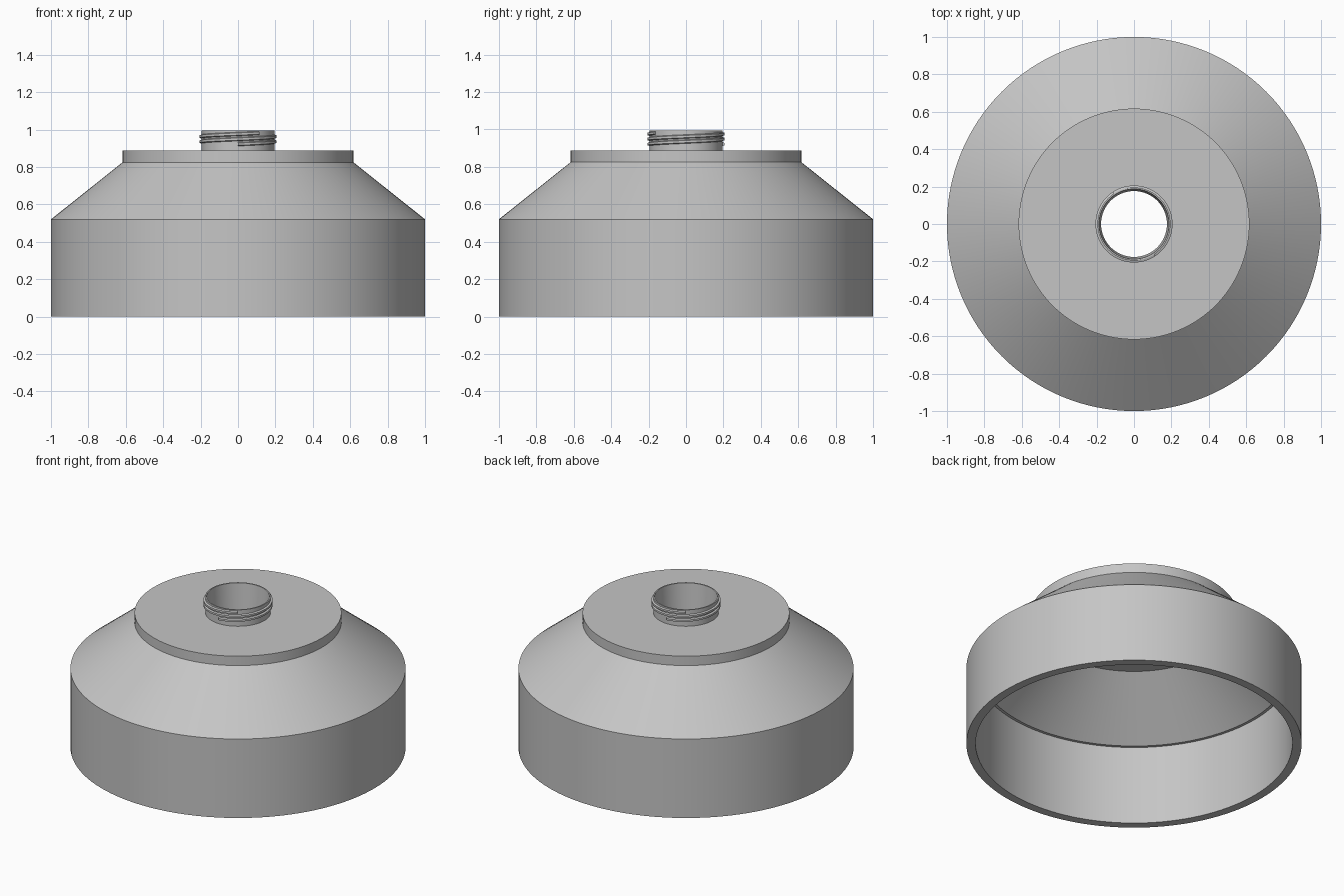
import bpy, bmesh, math

if "Cube" in bpy.data.objects:
    bpy.data.objects.remove(bpy.data.objects["Cube"], do_unlink=True)

grey = bpy.data.materials.new("mid grey")
grey.use_nodes = True
colour = (0.56, 0.56, 0.56, 1)
grey.diffuse_color = colour
grey.node_tree.nodes["Principled BSDF"].inputs["Base Color"].default_value = colour


def sweep(name, sections, closed):
    """Skin a list of point rings; closed joins the last ring to the first."""
    bm = bmesh.new()
    rings = [[bm.verts.new(p) for p in ring] for ring in sections]
    n = len(rings[0])
    pairs = list(zip(rings, rings[1:]))
    if closed:
        pairs.append((rings[-1], rings[0]))
    else:
        bm.faces.new(rings[0])
        bm.faces.new(rings[-1])
    for a, b in pairs:
        for i in range(n):
            j = (i + 1) % n
            bm.faces.new((a[i], b[i], b[j], a[j]))
    bmesh.ops.recalc_face_normals(bm, faces=bm.faces)
    mesh = bpy.data.meshes.new(name)
    bm.to_mesh(mesh)
    bm.free()
    mesh.materials.append(grey)
    obj = bpy.data.objects.new(name, mesh)
    bpy.context.collection.objects.link(obj)
    bpy.ops.object.select_all(action='DESELECT')
    obj.select_set(True)
    bpy.context.view_layer.objects.active = obj
    bpy.ops.object.shade_smooth_by_angle(angle=math.radians(25))
    return obj


def section(profile, angle, lift=0):
    return [(r * math.cos(angle), r * math.sin(angle), z + lift) for r, z in profile]


SEGMENTS = 128
STEP = math.tau / SEGMENTS

# Hollow shell: skirt, cone, top plate and bored neck in one lathe profile
shell = [
    (1.0, 0), (1.0, 0.52), (0.617, 0.825), (0.617, 0.887),   # outside
    (0.195, 0.887), (0.195, 0.995), (0.187, 0.995),          # neck
    (0.176, 0.825),                                          # bore
    (0.565, 0.825), (0.927, 0.52), (0.945, 0.52), (0.945, 0),  # inside
]
sweep("shell", [section(shell, i * STEP) for i in range(SEGMENTS)], True)

# Two-start screw thread around the neck, blunt at both ends
LEAD = 0.054
TURNS = 1.1
ridge = [(0.19, -0.012), (0.206, -0.006), (0.206, 0.006), (0.19, 0.012)]
for name, start in (("front_thread", -math.pi / 2), ("back_thread", math.pi / 2)):
    rings = [section(ridge, start + i * STEP, 0.922 + LEAD * i / SEGMENTS)
             for i in range(int(SEGMENTS * TURNS) + 1)]
    sweep(name, rings, False)
